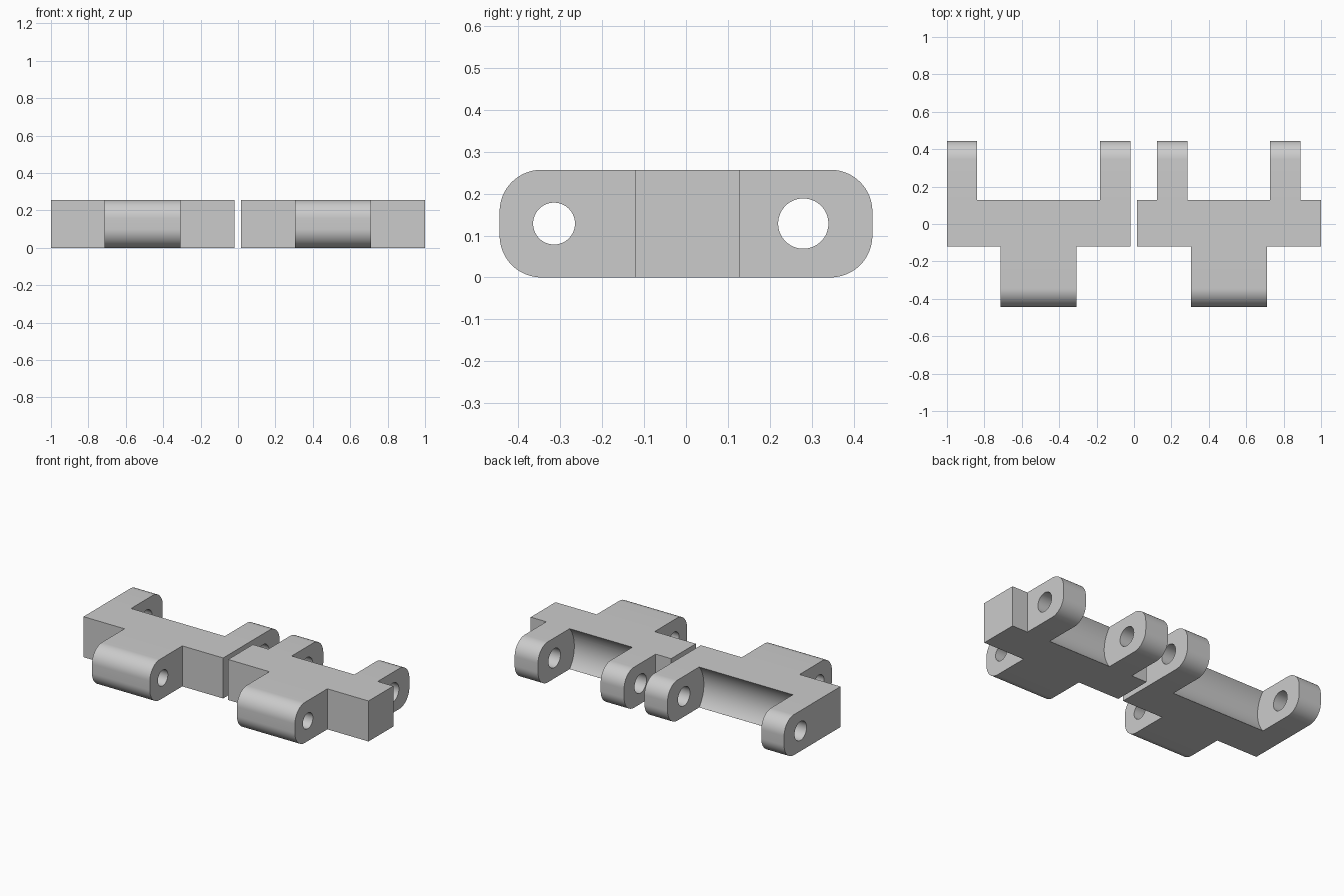
import bpy, bmesh, math

if "Cube" in bpy.data.objects:
    bpy.data.objects.remove(bpy.data.objects["Cube"])

HEIGHT, MID = 0.257, 0.1285
FRONT, BACK = -0.12, 0.128          # faces of the main bar
TIP, ROUND = 0.445, 0.1             # reach and corner radius of the tongues
PIN_FRONT, PIN_BACK = -0.315, 0.28  # hole centres

grey = bpy.data.materials.new("plain grey")
grey.use_nodes = True
grey.diffuse_color = (0.6, 0.6, 0.6, 1)
grey.node_tree.nodes["Principled BSDF"].inputs["Base Color"].default_value = (0.6, 0.6, 0.6, 1)


def extrude_profile(name, profile, x0, x1):
    """Extrude a closed (y, z) profile from x0 to x1."""
    bm = bmesh.new()
    face = bm.faces.new([bm.verts.new((x0, y, z)) for y, z in profile])
    moved = bmesh.ops.extrude_face_region(bm, geom=[face])["geom"]
    verts = [v for v in moved if isinstance(v, bmesh.types.BMVert)]
    bmesh.ops.translate(bm, verts=verts, vec=(x1 - x0, 0, 0))
    bmesh.ops.recalc_face_normals(bm, faces=bm.faces)
    mesh = bpy.data.meshes.new(name)
    bm.to_mesh(mesh)
    bm.free()
    mesh.materials.append(grey)
    obj = bpy.data.objects.new(name, mesh)
    bpy.context.collection.objects.link(obj)
    return obj


def arc(y, z, r, start, end, steps):
    angles = [math.radians(start + (end - start) * i / steps) for i in range(steps + 1)]
    return [(y + r * math.cos(a), z + r * math.sin(a)) for a in angles]


def circle(y, r, steps=64):
    return arc(y, MID, r, 0, 360, steps)[:-1]


def tongue(side):
    """Side profile of a round-ended tongue reaching back (1) or front (-1)."""
    y = TIP - ROUND
    pts = [(0, 0)] + arc(y, ROUND, ROUND, -90, 0, 16)
    pts += arc(y, HEIGHT - ROUND, ROUND, 0, 90, 16) + [(0, HEIGHT)]
    return [(side * py, pz) for py, pz in pts]


def combine(target, tool, operation):
    mod = target.modifiers.new(operation.lower(), 'BOOLEAN')
    mod.operation, mod.solver, mod.object = operation, 'EXACT', tool
    bpy.context.view_layer.objects.active = target
    bpy.ops.object.modifier_apply(modifier=mod.name)
    bpy.data.objects.remove(tool)


def hinge_link(name, bar, knuckle, lugs):
    # Main bar
    link = extrude_profile(name, [(FRONT, 0), (BACK, 0), (BACK, HEIGHT), (FRONT, HEIGHT)], *bar)
    # Hollow clearance between the lugs
    radius = math.hypot(PIN_BACK - BACK, MID)
    combine(link, extrude_profile("clearance", circle(PIN_BACK, radius, 96), lugs[0][1], lugs[1][0]),
            'DIFFERENCE')
    # Front knuckle and rear lugs
    combine(link, extrude_profile("knuckle", tongue(-1), *knuckle), 'UNION')
    for lug in lugs:
        combine(link, extrude_profile("lug", tongue(1), *lug), 'UNION')
    # Pin holes
    for y, r in ((PIN_FRONT, 0.05), (PIN_BACK, 0.06)):
        combine(link, extrude_profile("pin_hole", circle(y, r), bar[0] - 0.1, bar[1] + 0.1),
                'DIFFERENCE')
    bpy.ops.object.select_all(action='DESELECT')
    link.select_set(True)
    bpy.context.view_layer.objects.active = link
    bpy.ops.object.shade_smooth_by_angle(angle=math.radians(30))


# Outer lugs flush with the bar ends
hinge_link("wide_hinge_link", (-1, -0.02), (-0.713, -0.307), [(-1, -0.84), (-0.182, -0.02)])
# Lugs set in from the bar ends
hinge_link("narrow_hinge_link", (0.015, 1), (0.304, 0.711), [(0.123, 0.287), (0.727, 0.891)])
